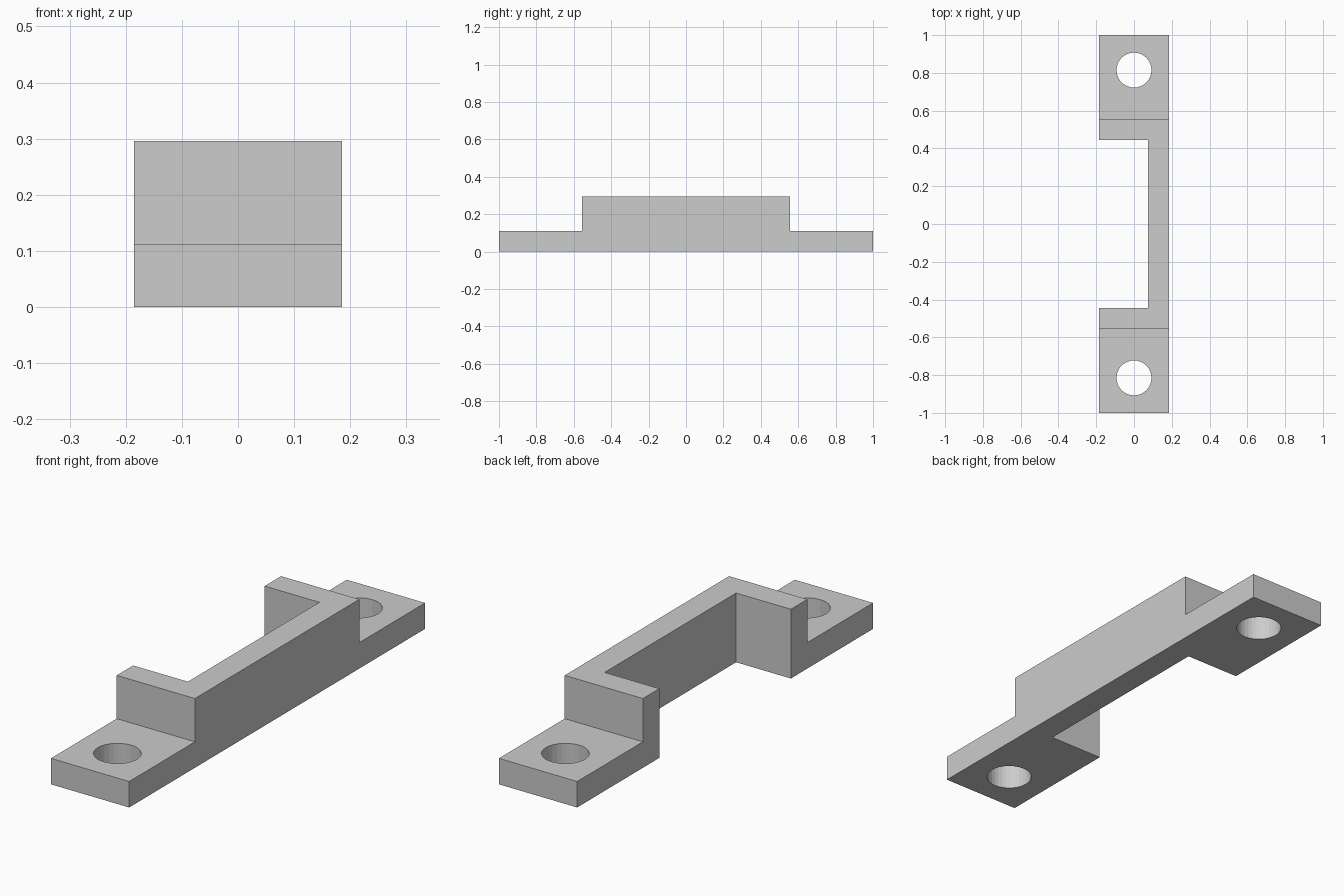
import bpy
import bmesh
from mathutils import Matrix

cube = bpy.data.objects.get("Cube")
if cube:
    bpy.data.objects.remove(cube, do_unlink=True)

U = 1 / 27            # grid unit: the bracket is 54 units long
HALF_W, HALF_L = 5 * U, 27 * U
TAB_H, WALL_H = 3 * U, 8 * U
STEP_Y, POCKET_Y = 15 * U, 12 * U
WALL_X = 2 * U        # inner face of the long wall
HOLE_Y, HOLE_R = 22 * U, 2.5 * U

grey = bpy.data.materials.new("light grey")
grey.use_nodes = True
colour = (0.604, 0.604, 0.604, 1)
grey.diffuse_color = colour
grey.node_tree.nodes["Principled BSDF"].inputs["Base Color"].default_value = colour


def add_object(name, bm):
    bmesh.ops.recalc_face_normals(bm, faces=bm.faces)
    mesh = bpy.data.meshes.new(name)
    bm.to_mesh(mesh)
    bm.free()
    mesh.materials.append(grey)
    obj = bpy.data.objects.new(name, mesh)
    bpy.context.collection.objects.link(obj)
    return obj


# Stepped side profile extruded across the width
half = [(HALF_L, 0), (HALF_L, TAB_H), (STEP_Y, TAB_H), (STEP_Y, WALL_H)]
profile = half + [(-y, z) for y, z in reversed(half)]
bm = bmesh.new()
face = bm.faces.new([bm.verts.new((-HALF_W, y, z)) for y, z in profile])
sweep = bmesh.ops.extrude_face_region(bm, geom=[face])
moved = [g for g in sweep["geom"] if isinstance(g, bmesh.types.BMVert)]
bmesh.ops.translate(bm, verts=moved, vec=(2 * HALF_W, 0, 0))
bracket = add_object("bracket", bm)

# Cutter for the open pocket behind the long wall
bm = bmesh.new()
pocket_w = WALL_X + 2 * HALF_W
bmesh.ops.create_cube(bm, size=1, matrix=Matrix.Translation((WALL_X - pocket_w / 2, 0, WALL_H / 2))
                      @ Matrix.Diagonal((pocket_w, 2 * POCKET_Y, 2 * WALL_H, 1)))
cutters = [add_object("pocket_cutter", bm)]

# Cutters for the screw hole in each tab
for name, side in (("front", -1), ("back", 1)):
    bm = bmesh.new()
    bmesh.ops.create_cone(bm, cap_ends=True, segments=32, radius1=HOLE_R, radius2=HOLE_R,
                          depth=2 * WALL_H, matrix=Matrix.Translation((0, side * HOLE_Y, 0)))
    cutters.append(add_object(name + "_hole_cutter", bm))

# Apply the cuts, then drop the cutters
bpy.context.view_layer.objects.active = bracket
for cutter in cutters:
    cutter.hide_render = True
    cut = bracket.modifiers.new(cutter.name, 'BOOLEAN')
    cut.operation, cut.solver, cut.object = 'DIFFERENCE', 'EXACT', cutter
    bpy.ops.object.modifier_apply(modifier=cut.name)
    bpy.data.objects.remove(cutter, do_unlink=True)
